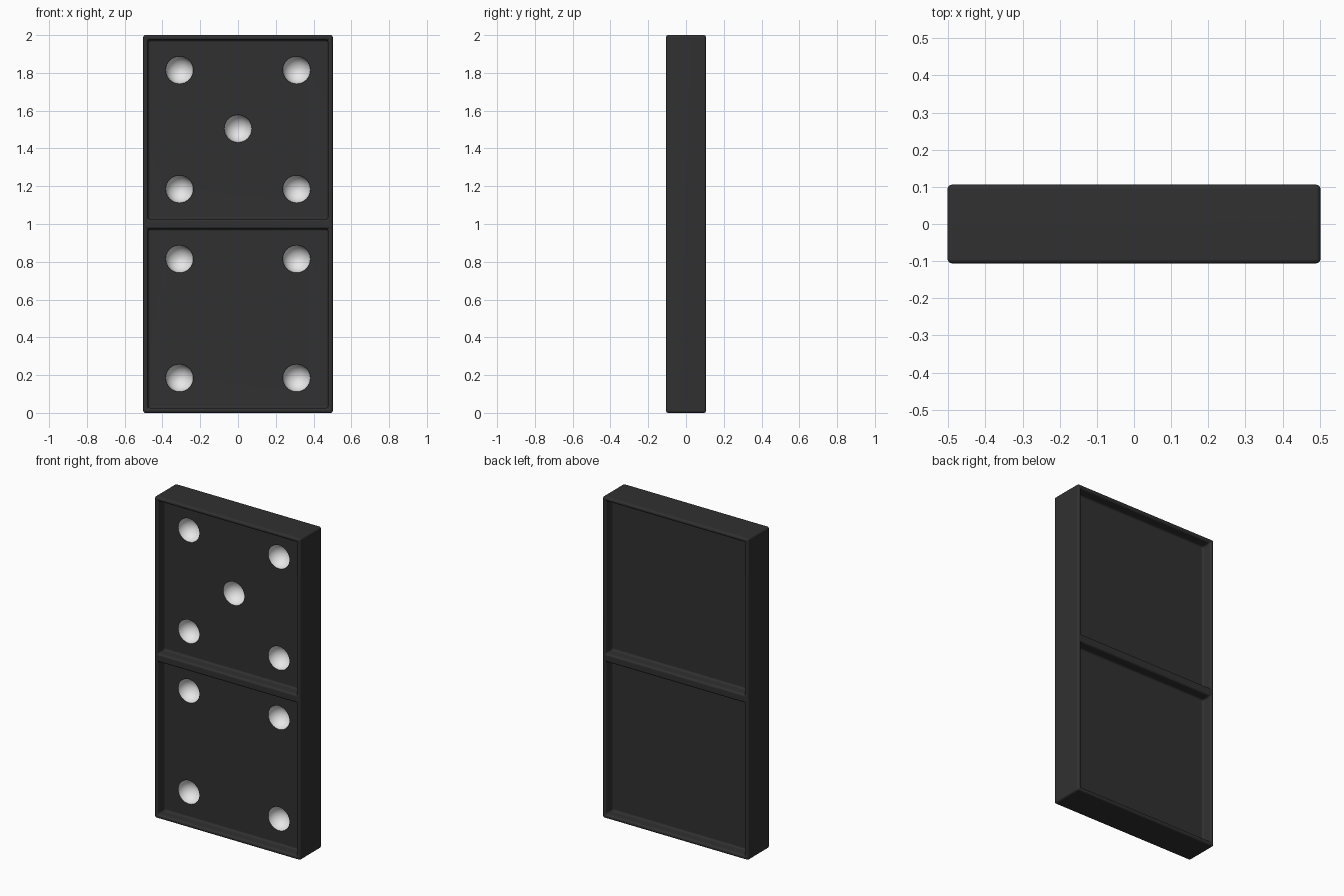
import bpy
import math
from mathutils import Vector

cube = bpy.data.objects.get("Cube")
if cube:
    bpy.data.objects.remove(cube)

WIDTH = 1.004
HALF_DEPTH = 0.106
RECESS = 0.065
RIM = 0.026
PIP_RADIUS = 0.073
PANEL_Y = -HALF_DEPTH + RECESS


def material(name, value):
    mat = bpy.data.materials.new(name)
    mat.use_nodes = True
    colour = (value, value, value, 1)
    mat.diffuse_color = colour
    bsdf = mat.node_tree.nodes["Principled BSDF"]
    bsdf.inputs["Base Color"].default_value = colour
    bsdf.inputs["Roughness"].default_value = 0.5
    return mat


def box(name, centre, size):
    bpy.ops.mesh.primitive_cube_add(size=1, location=centre)
    obj = bpy.context.object
    obj.name = name
    obj.scale = size
    bpy.ops.object.transform_apply(location=False, rotation=False, scale=True)
    return obj


def bevel(obj, width, segments=4):
    mod = obj.modifiers.new("rounded edges", "BEVEL")
    mod.width = width
    mod.segments = segments
    mod.limit_method = "ANGLE"
    mod.angle_limit = math.radians(50)


def apply_all(obj):
    bpy.context.view_layer.objects.active = obj
    for mod in list(obj.modifiers):
        bpy.ops.object.modifier_apply(modifier=mod.name)


def cut(body, cutter):
    mod = body.modifiers.new("cut", "BOOLEAN")
    mod.operation = "DIFFERENCE"
    mod.solver = "EXACT"
    mod.object = cutter
    apply_all(body)
    bpy.data.objects.remove(cutter)


# Solid tile
tile = box("domino_tile", (0, 0, 1), (WIDTH, 2 * HALF_DEPTH, 2))

# Deep panels on both faces, leaving a rim and a centre bar
for side in (-1, 1):
    for z in (0.5, 1.5):
        cut(tile, box("panel_cutter", (0, side * HALF_DEPTH, z),
                      (WIDTH - 2 * RIM, 2 * RECESS, 1 - 2 * RIM)))

# Soften the rim, bar and outer edges
bevel(tile, 0.012)
apply_all(tile)

# Round pip hollows: five above, four below
pips = [Vector((x, PANEL_Y, half + dz))
        for half in (0.5, 1.5) for x in (-0.31, 0.31) for dz in (-0.315, 0.315)]
pips.append(Vector((0, PANEL_Y, 1.505)))
for centre in pips:
    bpy.ops.mesh.primitive_uv_sphere_add(
        segments=32, ring_count=16, radius=PIP_RADIUS, location=centre,
        rotation=(math.pi / 2, 0, 0))
    cut(tile, bpy.context.object)

# Pip colour goes on the faces inside each hollow
tile.data.materials.clear()
tile.data.materials.append(material("charcoal", 0.03))
tile.data.materials.append(material("white", 0.8))
for face in tile.data.polygons:
    point = tile.matrix_world @ face.center
    in_hollow = point.y > PANEL_Y + 0.001 and any(
        (point - c).length < PIP_RADIUS + 0.002 for c in pips)
    face.material_index = 1 if in_hollow else 0

# Smooth the rounded edges while keeping the broad faces flat
bpy.ops.object.select_all(action="DESELECT")
tile.select_set(True)
bpy.context.view_layer.objects.active = tile
bpy.ops.object.shade_smooth_by_angle(angle=math.radians(40))
normals = tile.modifiers.new("flat broad faces", "WEIGHTED_NORMAL")
normals.keep_sharp = True
